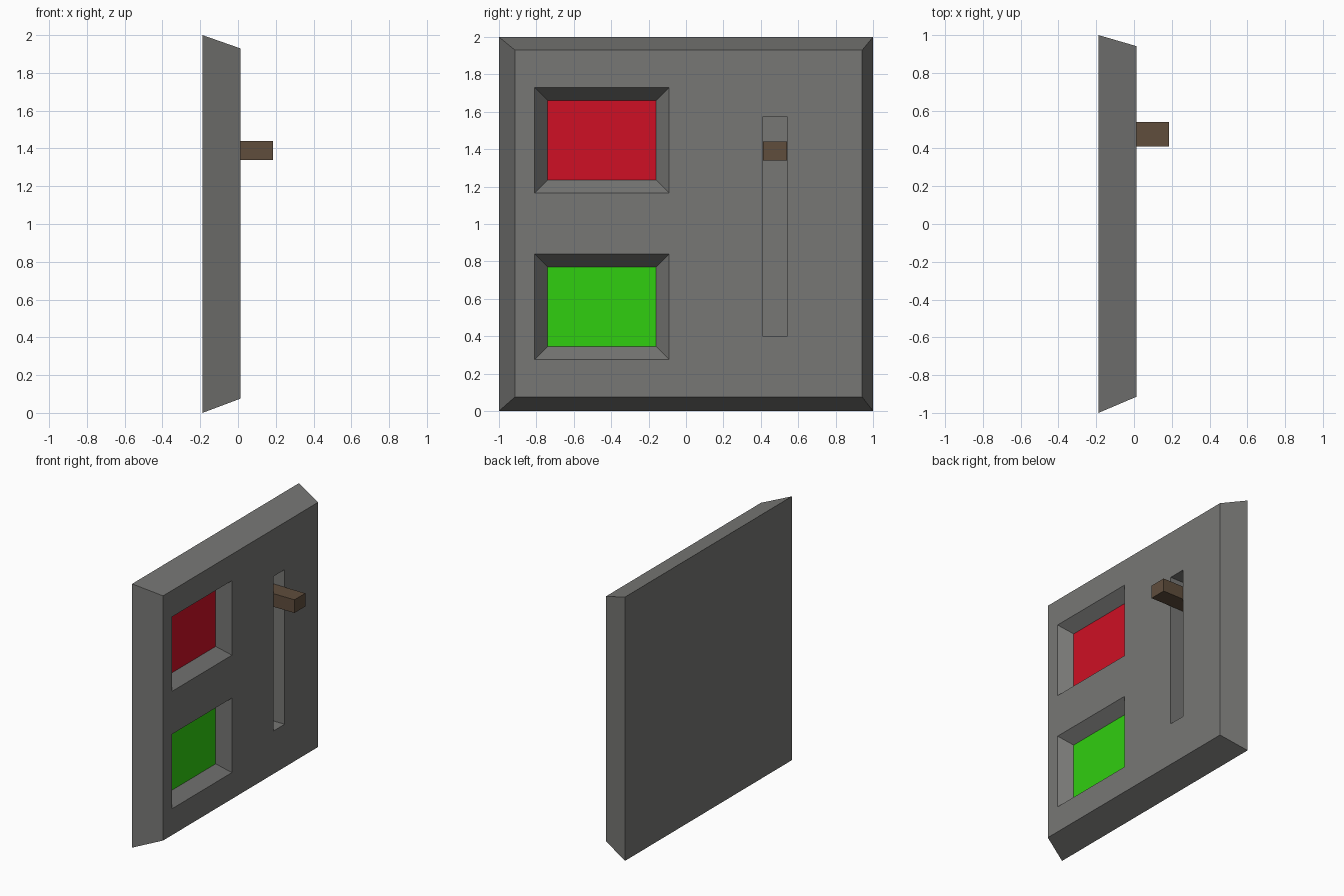
import bpy, bmesh

if "Cube" in bpy.data.objects:
    bpy.data.objects.remove(bpy.data.objects["Cube"])

def material(name, rgb):
    m = bpy.data.materials.new(name)
    m.diffuse_color = (*rgb, 1)
    m.use_nodes = True
    m.node_tree.nodes["Principled BSDF"].inputs["Base Color"].default_value = m.diffuse_color
    return m

GREY = material("grey", (0.185, 0.185, 0.178))
RED = material("red", (0.62, 0.005, 0.018))
GREEN = material("green", (0.03, 0.62, 0.005))
BROWN = material("brown", (0.115, 0.075, 0.046))

BACK, FRONT, FLOOR, SLOT = -0.188, 0.012, -0.075, -0.13

def frustum(name, x0, r0, x1, r1, mats):
    """Block between two rectangles (y0, y1, z0, z1) lying at x0 and x1."""
    bm = bmesh.new()
    rings = []
    for x, (y0, y1, z0, z1) in ((x0, r0), (x1, r1)):
        rings.append([bm.verts.new((x, y, z))
                      for y, z in ((y0, z0), (y1, z0), (y1, z1), (y0, z1))])
    for ring in rings:
        bm.faces.new(ring)
    for i in range(4):
        j = (i + 1) % 4
        bm.faces.new((rings[0][i], rings[0][j], rings[1][j], rings[1][i]))
    bmesh.ops.recalc_face_normals(bm, faces=bm.faces)
    me = bpy.data.meshes.new(name)
    bm.to_mesh(me)
    bm.free()
    for m in mats:
        me.materials.append(m)
    ob = bpy.data.objects.new(name, me)
    bpy.context.collection.objects.link(ob)
    return ob

def grow(r, d):
    return (r[0] - d, r[1] + d, r[2] - d, r[3] + d)

# bevelled panel
panel = frustum("panel", BACK, (-1, 1, 0, 2), FRONT, (-0.915, 0.942, 0.075, 1.93),
                [GREY, RED, GREEN])

# cutters: two tapered windows and a straight slot, running past the front
out = FRONT + 0.04
slope = 0.07 / (FRONT - FLOOR)
cutters = []
for name, r in (("upper_window", (-0.74, -0.16, 1.235, 1.66)),
                ("lower_window", (-0.74, -0.16, 0.345, 0.77))):
    cutters.append(frustum(name + "_cutter", FLOOR, r, out,
                           grow(r, slope * (out - FLOOR)), [GREY]))
slot = (0.41, 0.542, 0.40, 1.572)
cutters.append(frustum("slot_cutter", SLOT, slot, out, slot, [GREY]))

for c in cutters:
    c.hide_render = True
    mod = panel.modifiers.new(c.name, 'BOOLEAN')
    mod.operation = 'DIFFERENCE'
    mod.solver = 'EXACT'
    mod.object = c

# bake the cuts, then drop the cutters
dg = bpy.context.evaluated_depsgraph_get()
cut = bpy.data.meshes.new_from_object(panel.evaluated_get(dg))
panel.modifiers.clear()
panel.data = cut
for c in cutters:
    bpy.data.objects.remove(c)
cut.materials.clear()
for m in (GREY, RED, GREEN):
    cut.materials.append(m)

# window floors: red above, green below
for p in cut.polygons:
    is_floor = p.normal.x > 0.9 and abs(p.center.x - FLOOR) < 0.005
    p.material_index = (1 if p.center.z > 1 else 2) if is_floor else 0

# lever standing in the slot
bar = (0.411, 0.541, 1.34, 1.44)
frustum("lever", SLOT, bar, 0.186, bar, [BROWN])
